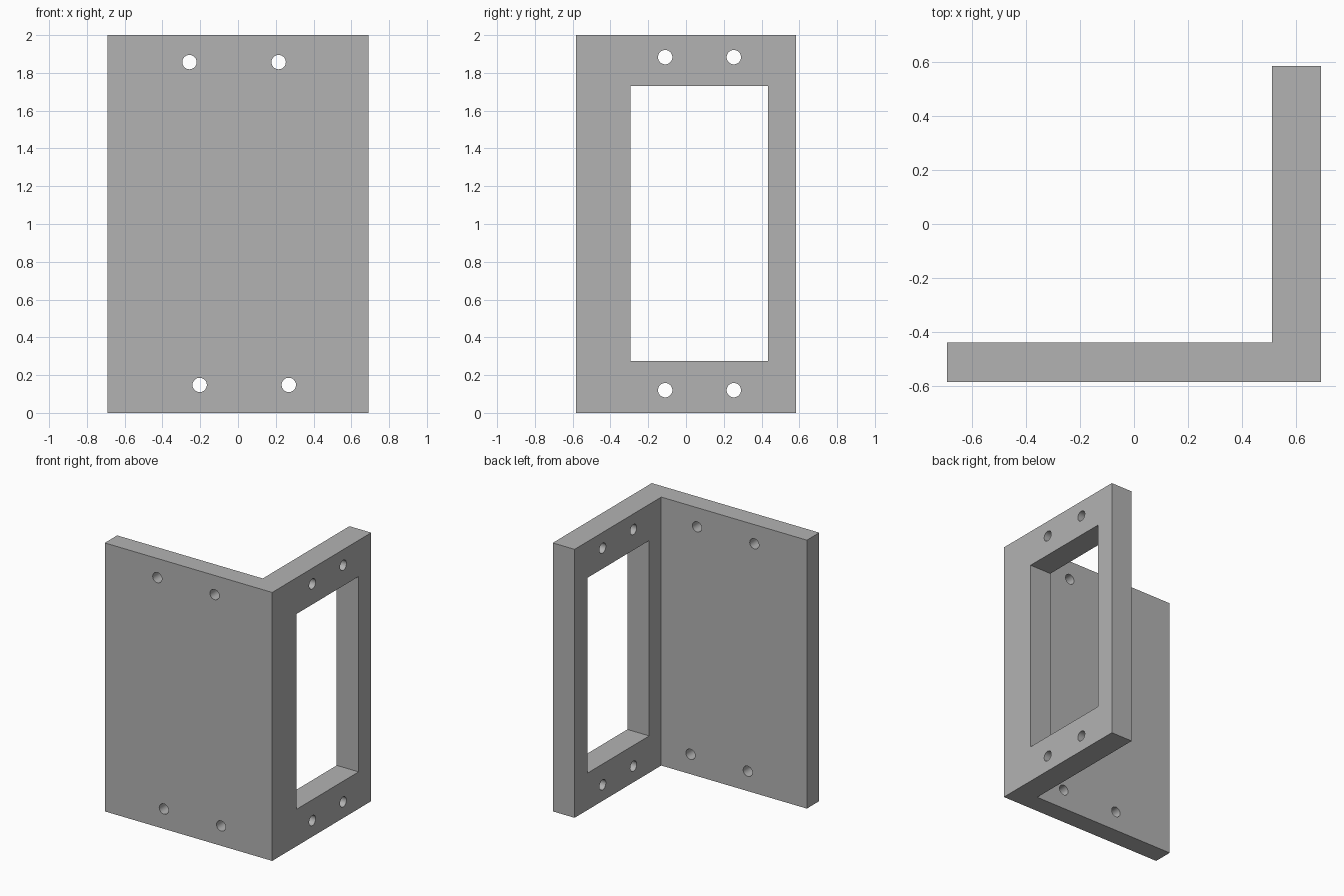
import bpy
import bmesh
from math import pi
from mathutils import Matrix, Vector

if "Cube" in bpy.data.objects:
    bpy.data.objects.remove(bpy.data.objects["Cube"])

# Overall sizes
HX, HY, HEIGHT = 0.69, 0.583, 2.0
INNER_X, INNER_Y = 0.51, -0.437
HOLE_RADIUS = 0.038

grey = bpy.data.materials.new("plain_grey")
grey.use_nodes = True
colour = (0.45, 0.45, 0.45, 1)
grey.diffuse_color = colour
grey.node_tree.nodes["Principled BSDF"].inputs["Base Color"].default_value = colour


def make_object(name, bm):
    bmesh.ops.recalc_face_normals(bm, faces=bm.faces)
    mesh = bpy.data.meshes.new(name)
    bm.to_mesh(mesh)
    bm.free()
    mesh.materials.append(grey)
    obj = bpy.data.objects.new(name, mesh)
    bpy.context.collection.objects.link(obj)
    return obj


def add_drill(bm, centre, axis):
    turn = Matrix.Rotation(pi / 2, 4, "Y" if axis == "X" else "X")
    bmesh.ops.create_cone(bm, cap_ends=True, segments=32, radius1=HOLE_RADIUS,
                          radius2=HOLE_RADIUS, depth=0.4,
                          matrix=Matrix.Translation(centre) @ turn)


# L-shaped bracket: front plate and side plate in one extrusion
bm = bmesh.new()
outline = [(-HX, -HY), (HX, -HY), (HX, HY),
           (INNER_X, HY), (INNER_X, INNER_Y), (-HX, INNER_Y)]
base = bm.faces.new([bm.verts.new((x, y, 0)) for x, y in outline])
extruded = bmesh.ops.extrude_face_region(bm, geom=[base], use_keep_orig=True)
top_verts = [v for v in extruded["geom"] if isinstance(v, bmesh.types.BMVert)]
bmesh.ops.translate(bm, verts=top_verts, vec=(0, 0, HEIGHT))
bracket = make_object("angle_bracket", bm)

# Cutter: window in the side plate and bolt holes in both plates
bm = bmesh.new()
low, high = Vector((0.4, -0.295, 0.275)), Vector((0.8, 0.434, 1.73))
bmesh.ops.create_cube(bm, size=1, matrix=Matrix.Translation((low + high) / 2)
                      @ Matrix.Diagonal((*(high - low), 1)))
side_x, front_y = (HX + INNER_X) / 2, (INNER_Y - HY) / 2
for z in (0.12, 1.883):
    for y in (-0.11, 0.253):
        add_drill(bm, (side_x, y, z), "X")
for first_x, z in ((-0.203, 0.148), (-0.257, 1.857)):
    for x in (first_x, first_x + 0.472):
        add_drill(bm, (x, front_y, z), "Y")
cutter = make_object("hole_cutter", bm)
cutter.hide_render = True

# Cut the openings, then discard the cutter
cut = bracket.modifiers.new("openings", "BOOLEAN")
cut.operation = "DIFFERENCE"
cut.solver = "EXACT"
cut.object = cutter
bpy.ops.object.select_all(action="DESELECT")
bracket.select_set(True)
bpy.context.view_layer.objects.active = bracket
bpy.ops.object.modifier_apply(modifier=cut.name)
bpy.data.objects.remove(cutter)
bpy.ops.object.shade_smooth_by_angle(angle=pi / 6)
